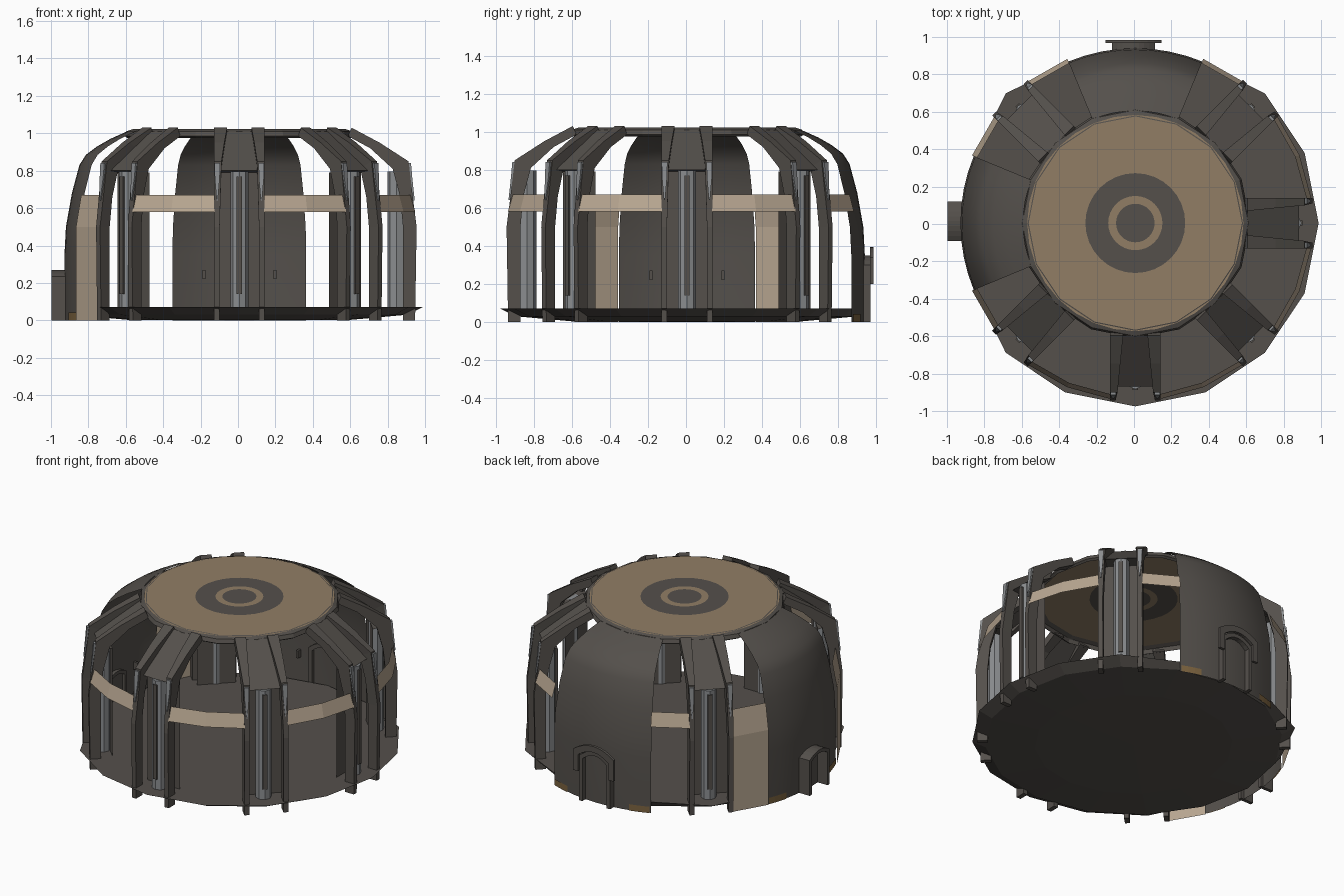
import bpy, bmesh, math
from mathutils import Matrix, Vector

if "Cube" in bpy.data.objects:
    bpy.data.objects.remove(bpy.data.objects["Cube"])

CENTER = Matrix.Translation((0.007, 0.005, 0))


def material(name, rgb):
    m = bpy.data.materials.new(name)
    m.diffuse_color = (*rgb, 1)
    m.use_nodes = True
    m.node_tree.nodes["Principled BSDF"].inputs["Base Color"].default_value = m.diffuse_color
    return m


GREY = material("dark_grey", (0.089, 0.080, 0.071))
ROOF = material("roof_tan", (0.285, 0.208, 0.13))
TAN = material("light_tan", (0.48, 0.385, 0.285))
STEEL = material("steel_grey", (0.26, 0.27, 0.28))
BROWN = material("brown", (0.20, 0.125, 0.05))


def finish(name, bm, mats, angle=0, smooth=False):
    bmesh.ops.remove_doubles(bm, verts=bm.verts, dist=1e-5)
    bmesh.ops.recalc_face_normals(bm, faces=bm.faces)
    me = bpy.data.meshes.new(name)
    bm.to_mesh(me)
    bm.free()
    for m in mats:
        me.materials.append(m)
    ob = bpy.data.objects.new(name, me)
    bpy.context.collection.objects.link(ob)
    ob.matrix_world = CENTER @ Matrix.Rotation(math.radians(angle), 4, 'Z')
    if smooth:
        bpy.ops.object.select_all(action='DESELECT')
        ob.select_set(True)
        bpy.context.view_layer.objects.active = ob
        bpy.ops.object.shade_smooth_by_angle(angle=math.radians(60))
    return ob


def lathe(name, profile, a0, a1, n, mats, smooth=False):
    """Sheet swept round z; one material per profile span (last one repeats)."""
    bm = bmesh.new()
    rows = []
    for i in range(n + 1):
        a = math.radians(a0 + (a1 - a0) * i / n)
        rows.append([bm.verts.new((r * math.cos(a), r * math.sin(a), z)) for r, z in profile])
    for p, q in zip(rows, rows[1:]):
        for j in range(len(profile) - 1):
            f = bm.faces.new((p[j], q[j], q[j + 1], p[j + 1]))
            f.material_index = min(j, len(mats) - 1)
    return finish(name, bm, mats, 0, smooth)


def loft(name, sections, mat, angle=0):
    """Solid skinned through closed sections, capped at both ends."""
    bm = bmesh.new()
    loops = [[bm.verts.new(p) for p in s] for s in sections]
    k = len(loops[0])
    for a, b in zip(loops, loops[1:]):
        for i in range(k):
            bm.faces.new((a[i], a[(i + 1) % k], b[(i + 1) % k], b[i]))
    bm.faces.new(loops[0])
    bm.faces.new(loops[-1])
    return finish(name, bm, [mat], angle)


def box(name, x0, x1, y0, y1, z0, z1, mat, angle=0):
    return loft(name, [[(x0, y0, z), (x1, y0, z), (x1, y1, z), (x0, y1, z)] for z in (z0, z1)],
                mat, angle)


def arch(name, w, z0, spring, top, t, d0, d1, mat, angle, shift=0):
    """Arched frame of half width w standing out from the wall between d0 and d1."""
    def line(w, spring, top):
        mid = [(w * x, spring + (top - spring) * (1 - x * x)) for x in (i / 4 - 1 for i in range(9))]
        return [(-w, z0)] + mid + [(w, z0)]
    outer, inner = line(w, spring, top), line(w - t, spring - t * 0.7, top - t)
    secs = [[(d0, o[0] + shift, o[1]), (d1, o[0] + shift, o[1]),
             (d1, i[0] + shift, i[1]), (d0, i[0] + shift, i[1])] for o, i in zip(outer, inner)]
    return loft(name, secs, mat, angle)


# floor: flat on top, shallow dish below, trimmed where the solid walls stand
floor = lathe("floor", [(0, 0.07), (0.98, 0.07), (0.90, 0.03), (0.6, 0.003), (0, 0.0)],
              0, 360, 16, [GREY])
for v in floor.data.vertices:
    r = math.hypot(v.co.x, v.co.y)
    a = math.degrees(math.atan2(v.co.y, v.co.x)) % 360
    if r > 0.92 and min(abs(a - 90), abs(a - 180)) < 23:
        k = 0.93 / r
        v.co.x, v.co.y = v.co.x * k, v.co.y * k

# roof: rim ring and flat disc with concentric rings
lathe("roof_rim", [(0.60, 0.975), (0.615, 0.985), (0.605, 1.01), (0.57, 1.022)], 0, 360, 16, [GREY])
lathe("roof_disc", [(0.578, 1.02), (0.267, 1.02), (0.145, 1.02), (0.103, 1.02), (0, 1.02)],
      0, 360, 32, [ROOF, GREY, ROOF, GREY])

# solid dome panels at back and left
DOME = [(0.935, 0), (0.935, 0.35), (0.927, 0.5), (0.895, 0.68), (0.855, 0.83), (0.82, 0.885),
        (0.76, 0.93), (0.69, 0.97), (0.60, 1.01)]
for side, mid in (("back", 90), ("left", 180)):
    lathe(side + "_wall", DOME, mid - 22.5, mid + 22.5, 8, [GREY], True)
    for s in (-1, 1):
        # worn patches at the foot of the wall and little brackets inside
        lathe(side + "_patch", [(0.940, 0.0), (0.940, 0.042)], mid + s * 14, mid + s * 22, 3, [BROWN])
        box(side + "_bracket", 0.88, 0.91, s * 0.19 - 0.008, s * 0.19 + 0.008, 0.22, 0.27, GREY, mid)

# window bands, with full height infill beside the left wall
for a0, a1, infill in ((8, 37, 0), (53, 67.5, 0), (112.5, 127, 0), (142.5, 157.5, 1),
                       (202.5, 217.5, 1), (233, 262, 0), (278, 307, 0), (323, 352, 0)):
    prof = [(0.95, 0.58), (0.925, 0.67)]
    if infill:
        prof = [(0.945, 0), (0.945, 0.5), (0.915, 0.67)]
    lathe("window_infill" if infill else "window_band", prof, a0, a1, 2 if a1 - a0 > 20 else 1, [TAN])

# rib pairs with recessed panel and column between them
# rib stations: outer x, outer z, inner x, inner z, inner side offset
RIB = [(0.94, 0, 0.875, 0, 0.105), (0.948, 0.5, 0.875, 0.5, 0.105), (0.925, 0.68, 0.86, 0.66, 0.10),
       (0.905, 0.85, 0.82, 0.81, 0.095), (0.75, 0.95, 0.70, 0.92, 0.08), (0.60, 1.03, 0.58, 0.985, 0.065)]
PANEL = [(0.80, 0.03, 0.12), (0.80, 0.79, 0.12), (0.875, 0.80, 0.10), (0.60, 1.01, 0.07)]
for ang in (0, 45, 135, 225, 270, 315):
    for s in (-1, 1):
        loft("rib", [[(xo, s * yi, zo), (xo, s * 0.135, zo), (xi, s * 0.135, zi), (xi, s * yi, zi)]
                     for xo, zo, xi, zi, yi in RIB], GREY, ang)
        # tapered steel blade on the outer edge of the rib
        loft("rib_blade", [[(x - 0.03, s * (0.118 - h), z), (x, s * (0.118 - h), z),
                            (x, s * (0.118 + h), z), (x - 0.03, s * (0.118 + h), z)]
                           for x, z, h in ((0.938, 0.64, 0.003), (0.925, 0.76, 0.013), (0.918, 0.84, 0.015))],
             STEEL, ang)
    bm = bmesh.new()
    rows = [(bm.verts.new((x, -h, z)), bm.verts.new((x, h, z))) for x, z, h in PANEL]
    for a, b in zip(rows, rows[1:]):
        bm.faces.new((a[0], a[1], b[1], b[0]))
    finish("recess_panel", bm, [GREY], ang)
    loft("column", [[(0.84 + 0.048 * math.cos(math.pi * i / 4), 0.048 * math.sin(math.pi * i / 4), z)
                     for i in range(8)] for z in (0.07, 0.795)], STEEL, ang)
    box("column_strip", 0.87, 0.893, -0.014, 0.014, 0.14, 0.77, GREY, ang)

# back doorway with its overhanging arch trim, and the left porch
arch("back_door_frame", 0.115, 0, 0.30, 0.35, 0.025, 0.91, 0.965, GREY, 90, 0.01)
arch("back_door_trim", 0.15, 0.2, 0.34, 0.395, 0.04, 0.962, 0.98, GREY, 90, 0.01)
arch("left_porch", 0.105, 0, 0.235, 0.27, 0.022, 0.91, 1.005, GREY, 180, -0.01)
